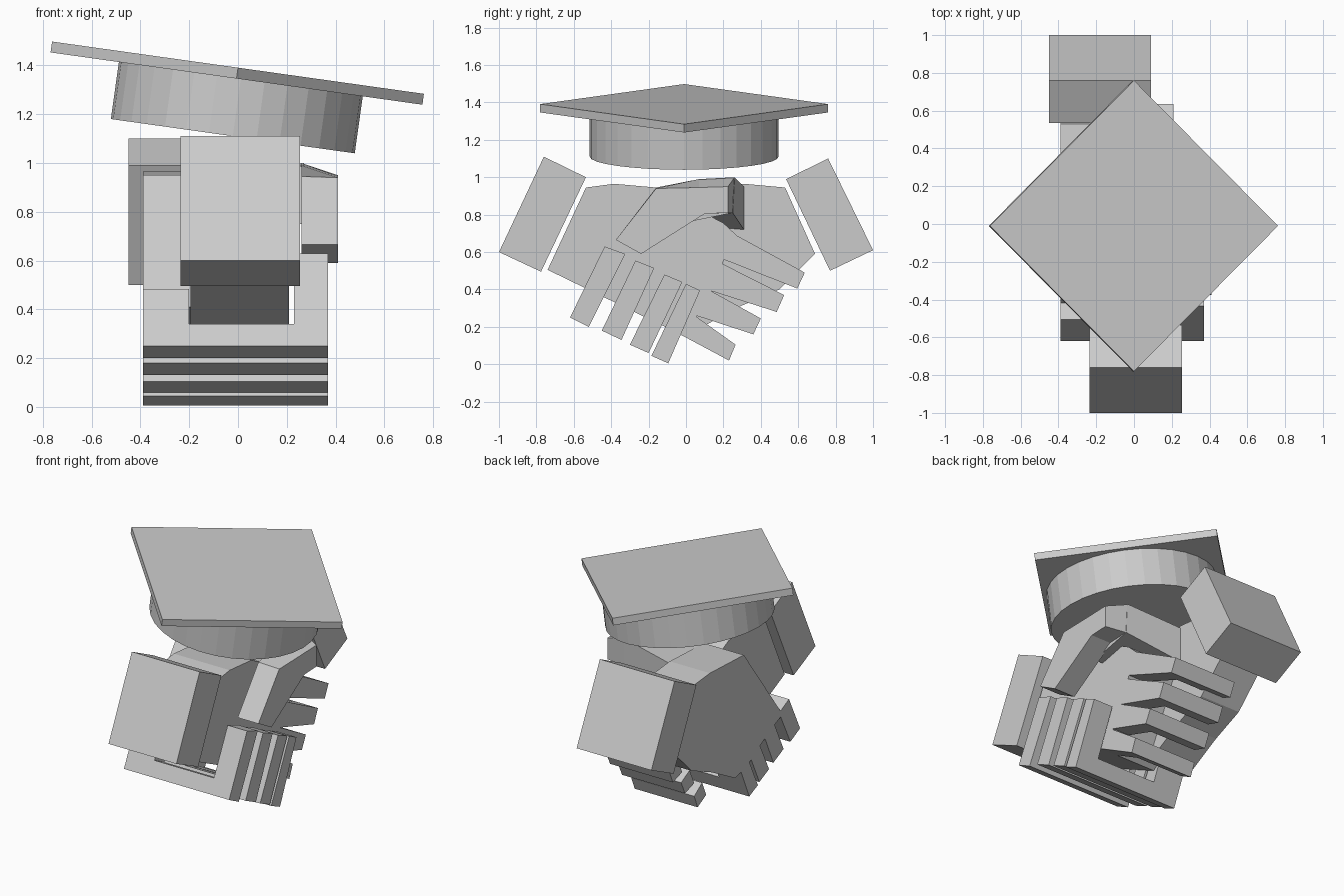
import bpy, bmesh, math
from mathutils import Matrix, Vector

grey = bpy.data.materials.new("plain_grey")
grey.diffuse_color = (0.6, 0.6, 0.6, 1)


def finish(name, bm):
    bmesh.ops.recalc_face_normals(bm, faces=bm.faces)
    me = bpy.data.meshes.new(name)
    bm.to_mesh(me)
    bm.free()
    me.materials.append(grey)
    ob = bpy.data.objects.new(name, me)
    bpy.context.collection.objects.link(ob)
    return ob


def loft(name, x0, prof0, x1, prof1=None):
    """Solid between two (y, z) outlines standing at x0 and x1."""
    bm = bmesh.new()
    a = [bm.verts.new((x0, y, z)) for y, z in prof0]
    b = [bm.verts.new((x1, y, z)) for y, z in (prof1 or prof0)]
    n = len(a)
    bm.faces.new(a)
    bm.faces.new(b[::-1])
    for i in range(n):
        bm.faces.new((a[i], b[i], b[(i + 1) % n], a[(i + 1) % n]))
    return finish(name, bm)


def toward(p, q, dist):
    """Point at a distance from p on the way to q."""
    p, q = Vector(p), Vector(q)
    return tuple(p + (q - p).normalized() * dist)


# Graduation cap: tilted square board on a round band
tilt = Matrix.Translation((0, -0.01, 1.391)) @ Matrix.Rotation(math.radians(8), 4, 'Y')
bm = bmesh.new()
bmesh.ops.create_cone(bm, cap_ends=True, segments=4, radius1=0.77, radius2=0.77, depth=0.045,
                      matrix=tilt @ Matrix.Translation((0, 0, -0.0225)))
finish("cap_board", bm)
bm = bmesh.new()
bmesh.ops.create_cone(bm, cap_ends=True, segments=32, radius1=0.505, radius2=0.505, depth=0.238,
                      matrix=tilt @ Matrix.Translation((0.018, 0, -0.162)))
finish("cap_band", bm)

# Sleeve cuffs
loft("front_cuff", -0.235, [(-0.76, 1.11), (-0.535, 1.0), (-0.775, 0.495), (-1.0, 0.60)], 0.255)
loft("back_cuff", -0.45, [(0.76, 1.10), (0.535, 0.99), (0.77, 0.50), (1.0, 0.61)], 0.09)

# Front hand palm
loft("front_palm", -0.195,
     [(-0.535, 0.945), (-0.385, 0.965), (-0.16, 0.945), (0.2, 0.755), (0.27, 0.69), (0.2, 0.55),
      (0.13, 0.4), (0.06, 0.26), (-0.05, 0.17), (-0.74, 0.505)], 0.21)

# Front hand fingers: root top, root bottom, tip bottom, tip top; each hooks toward -x
front_fingers = [
    [(0.25, 0.70), (0.19, 0.565), (0.595, 0.405), (0.635, 0.49)],
    [(0.18, 0.545), (0.11, 0.40), (0.485, 0.28), (0.525, 0.37)],
    [(0.11, 0.405), (0.04, 0.265), (0.36, 0.16), (0.40, 0.245)],
    [(0.04, 0.265), (-0.06, 0.175), (0.23, 0.02), (0.265, 0.105)],
]
for i, (rt, rb, tb, tt) in enumerate(front_fingers):
    loft(f"front_finger_{i + 1}", 0.09, [rt, rb, tb, tt], 0.21)
    loft(f"front_fingertip_{i + 1}", -0.245, [toward(tt, rt, 0.1), toward(tb, rb, 0.1), tb, tt], 0.09)

# Back hand palm
loft("back_palm", -0.39,
     [(0.53, 0.945), (0.31, 0.965), (-0.04, 0.95), (-0.44, 0.41), (-0.33, 0.36), (-0.20, 0.29),
      (-0.07, 0.21), (0.05, 0.18), (0.29, 0.31), (0.5, 0.4), (0.69, 0.59)], -0.1)

# Back hand fingers: tip and knuckle outline; each goes under and up on the +x side
back_fingers = [
    [(-0.435, 0.63), (-0.325, 0.59), (-0.52, 0.20), (-0.62, 0.25)],
    [(-0.27, 0.555), (-0.17, 0.515), (-0.345, 0.13), (-0.45, 0.18)],
    [(-0.115, 0.48), (-0.02, 0.44), (-0.20, 0.06), (-0.30, 0.105)],
    [(0.0, 0.43), (0.075, 0.395), (-0.095, 0.005), (-0.185, 0.045)],
]
for i, (ta, tb, kb, ka) in enumerate(back_fingers):
    loft(f"back_fingertip_{i + 1}", 0.23, [ta, tb, kb, ka], 0.37)
    loft(f"back_finger_bend_{i + 1}", -0.2, [toward(ka, ta, 0.1), toward(kb, tb, 0.1), kb, ka], 0.23)
    loft(f"back_finger_{i + 1}", -0.39, [toward(ka, ta, 0.26), toward(kb, tb, 0.26), kb, ka], -0.2)

# Back hand thumb: web across the top, then the thumb down the +x side
loft("thumb_web", -0.1, [(0.31, 0.72), (0.31, 0.95), (-0.04, 0.95), (-0.04, 0.75)],
     0.27, [(0.25, 0.81), (0.26, 1.0), (0.07, 0.99), (-0.04, 0.75)])
loft("thumb", 0.26,
     [(-0.375, 0.665), (-0.24, 0.59), (0.1, 0.805), (0.25, 0.81), (0.26, 1.0), (0.07, 0.99), (-0.16, 0.945)],
     0.41,
     [(-0.375, 0.665), (-0.24, 0.59), (0.1, 0.805), (0.225, 0.81), (0.225, 0.95), (0.07, 0.945), (-0.16, 0.94)])
